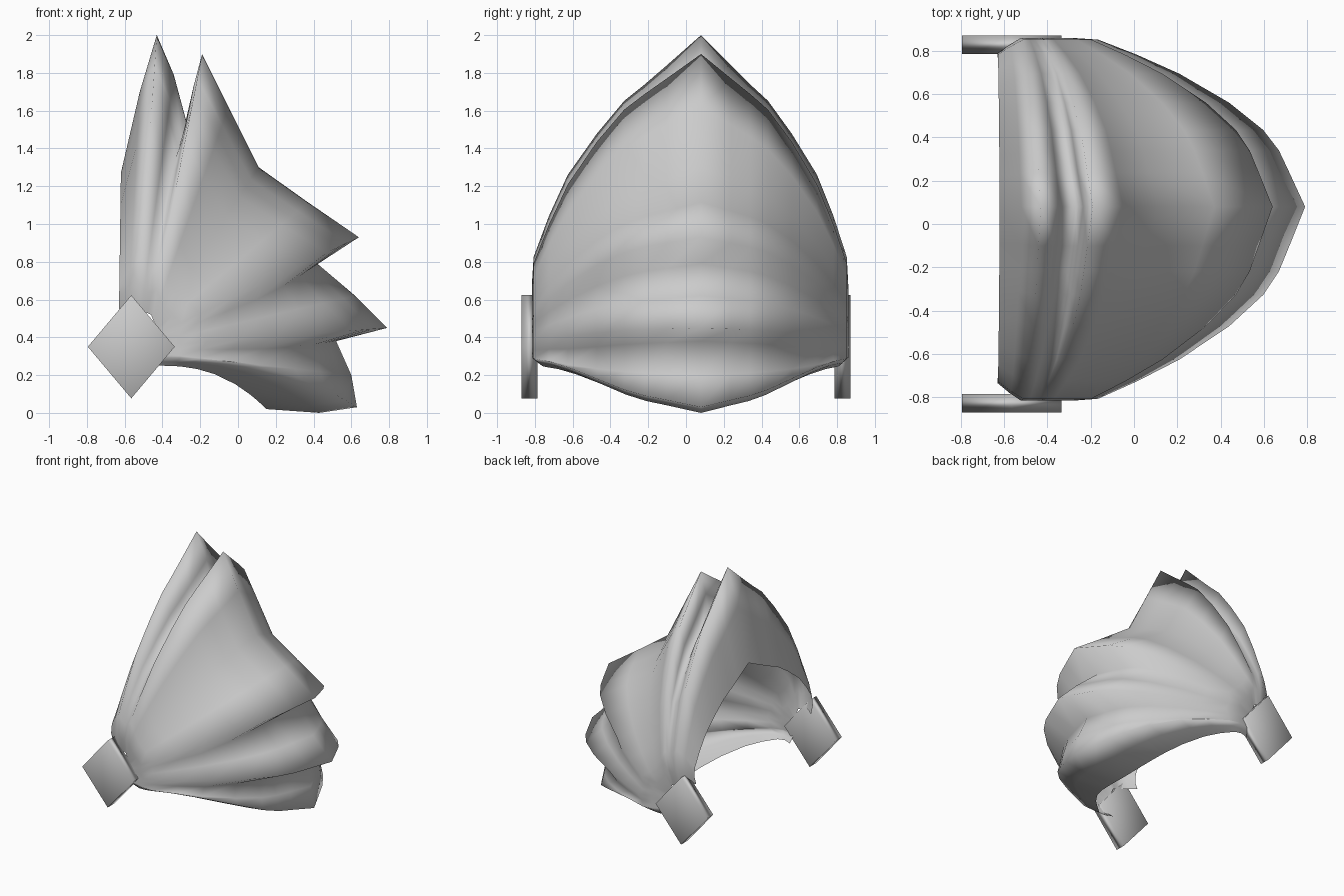
import bpy, bmesh

if "Cube" in bpy.data.objects:
    bpy.data.objects.remove(bpy.data.objects["Cube"])

# Fold profile at the middle of the hood (x, z), from bottom rim to rear rim
PROFILE = [(0.15, 0.02), (0.43, 0.0), (0.63, 0.03), (0.60, 0.20), (0.52, 0.38),
           (0.79, 0.45), (0.62, 0.62), (0.42, 0.79), (0.64, 0.93), (0.37, 1.115),
           (0.11, 1.30), (-0.05, 1.62), (-0.19, 1.90), (-0.235, 1.73), (-0.27, 1.53),
           (-0.34, 1.79), (-0.43, 2.0), (-0.52, 1.70), (-0.62, 1.27)]
VALLEYS = (4, 7, 14)
# Arch shape: distance from the middle, opening of the full lower folds,
# opening of the pointed upper folds
ARCH = [(0.0, 1.0, 1.0), (0.2, 0.94, 0.89), (0.33, 0.90, 0.82), (0.45, 0.84, 0.76),
        (0.61, 0.71, 0.64), (0.78, 0.52, 0.49), (0.89, 0.36, 0.34),
        (0.98, 0.21, 0.19), (0.99, 0.11, 0.09), (0.96, 0.0, 0.0)]
MID, FRONT, BACK = 0.08, -0.825, 0.867
# Gathered end of the folds at the side pivots: profile index, x, z
GATHER = [(0, -0.42, 0.25), (8, -0.42, 0.42), (12, -0.46, 0.52),
          (16, -0.53, 0.55), (18, -0.63, 0.55)]


def lerp(a, b, t):
    return a + (b - a) * t


def gathered(k):
    for (k0, x0, z0), (k1, x1, z1) in zip(GATHER, GATHER[1:]):
        if k <= k1:
            t = (k - k0) / (k1 - k0)
            return lerp(x0, x1, t), lerp(z0, z1, t)


# Pleated hood: each station gathers the fold profile toward the side pivots
def build_hood():
    stations = [(FRONT, a) for a in reversed(ARCH)] + [(BACK, a) for a in ARCH[1:]]
    bm = bmesh.new()
    rows = []
    n = len(PROFILE) - 1
    rim_width = {0: 0.94, 1: 0.97, n - 1: 0.96, n: 0.91}
    for side, (t, full, pointed) in stations:
        row = []
        for k, (px, pz) in enumerate(PROFILE):
            s = lerp(full, pointed, min(1, max(0, (k - 8) / 6)))
            if k in VALLEYS:                      # folds get shallower sideways
                (ax, az), (bx, bz) = PROFILE[k - 1], PROFILE[k + 1]
                w = min(0.7, (1 - s) * 1.5)
                px, pz = lerp(px, (ax + bx) / 2, w), lerp(pz, (az + bz) / 2, w)
            ex, ez = gathered(k)
            sz = s ** 2.5 if k < 3 else s         # bottom rim rises early
            y = lerp(MID, side, t * rim_width.get(k, 1))
            row.append(bm.verts.new((lerp(ex, px, s), y, lerp(ez, pz, sz))))
        rows.append(row)
    for a, b in zip(rows, rows[1:]):
        for k in range(n):
            bm.faces.new((a[k], a[k + 1], b[k + 1], b[k])).smooth = True
    bm.normal_update()
    # make the outside face away from the pivot axis
    if sum(f.normal.x * (f.calc_center_median().x + 0.5) for f in bm.faces) < 0:
        bmesh.ops.reverse_faces(bm, faces=bm.faces)
    me = bpy.data.meshes.new("pleated_hood")
    bm.to_mesh(me)
    bm.free()
    ob = bpy.data.objects.new("pleated_hood", me)
    bpy.context.collection.objects.link(ob)


build_hood()

# Diamond side plates
for name, y in (("front_side_plate", -0.828), ("back_side_plate", 0.828)):
    bpy.ops.mesh.primitive_cylinder_add(vertices=4, radius=1, depth=1,
                                        location=(-0.565, y, 0.35),
                                        rotation=(1.5708, 0, 0))
    plate = bpy.context.object
    plate.name = name
    plate.scale = (0.23, 0.273, 0.085)
    bpy.ops.object.shade_smooth()
